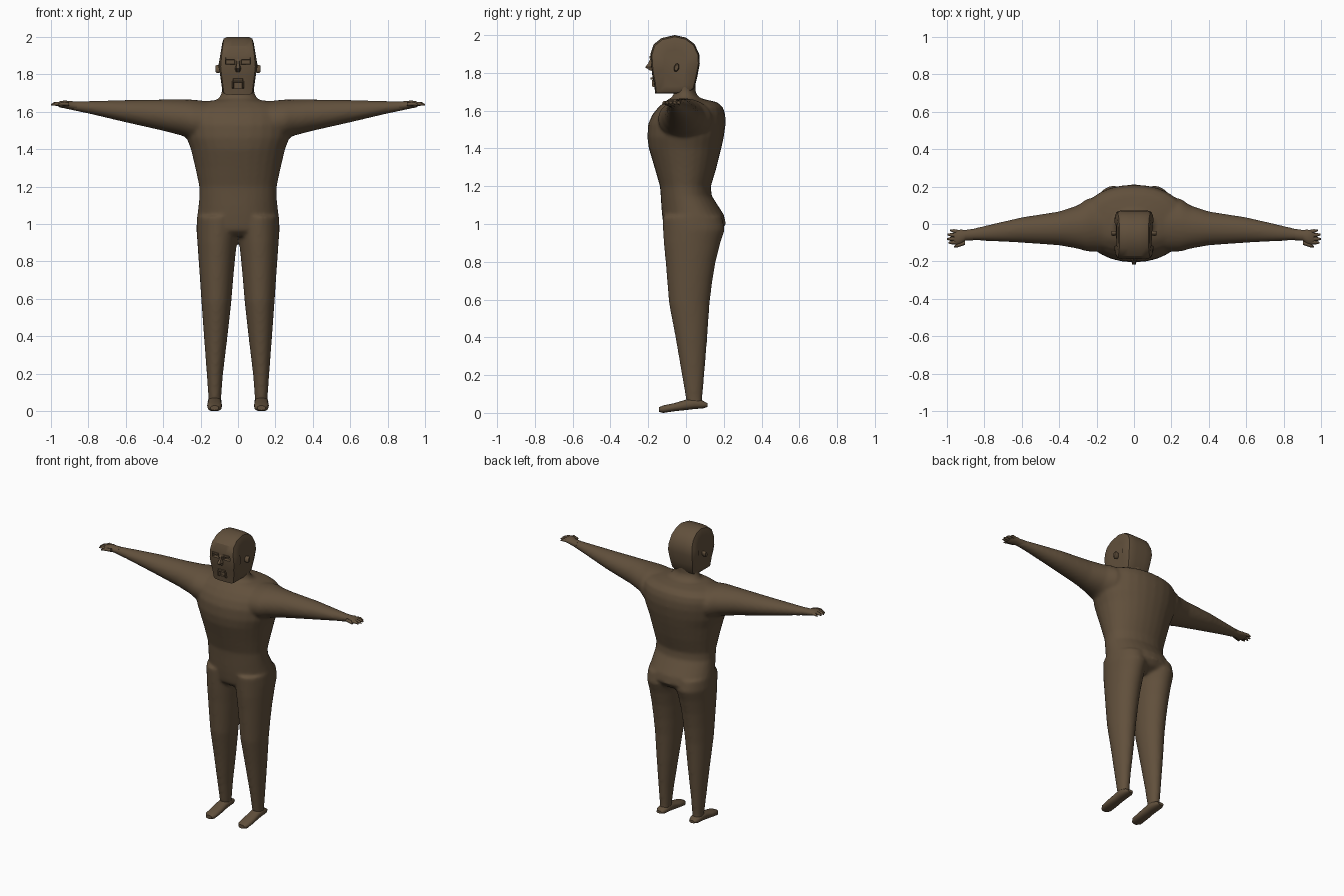
import bpy, bmesh, math
from mathutils import Vector

if "Cube" in bpy.data.objects:
    bpy.data.objects.remove(bpy.data.objects["Cube"])

brown = bpy.data.materials.new("brown")
brown.diffuse_color = (0.12, 0.08, 0.045, 1)
brown.use_nodes = True
brown.node_tree.nodes["Principled BSDF"].inputs["Base Color"].default_value = brown.diffuse_color


def finish(bm, name):
    bmesh.ops.recalc_face_normals(bm, faces=bm.faces[:])
    me = bpy.data.meshes.new(name)
    bm.to_mesh(me)
    bm.free()
    ob = bpy.data.objects.new(name, me)
    bpy.context.collection.objects.link(ob)
    me.materials.append(brown)
    return ob


def skin(bm, rings):
    """Bridge point rings and cap both ends."""
    vr = [[bm.verts.new(p) for p in r] for r in rings]
    n = len(vr[0])
    for a, b in zip(vr, vr[1:]):
        for i in range(n):
            j = (i + 1) % n
            bm.faces.new((a[i], a[j], b[j], b[i]))
    bm.faces.new(vr[0][::-1])
    bm.faces.new(vr[-1])


def oval(c, u, v, n=28, e=2.0):
    pts = []
    for i in range(n):
        t = 2 * math.pi * i / n
        ct, st = math.cos(t), math.sin(t)
        pts.append(Vector(c) + Vector(u) * math.copysign(abs(ct) ** (2 / e), ct)
                   + Vector(v) * math.copysign(abs(st) ** (2 / e), st))
    return pts


def flat_ring(z, x0, x1, y0, y1, e=2.0):
    return oval(((x0 + x1) / 2, (y0 + y1) / 2, z), ((x1 - x0) / 2, 0, 0), (0, (y1 - y0) / 2, 0), e=e)


def arm_ring(s, x, y0, y1, z0, z1, n=28):
    return oval((s * x, (y0 + y1) / 2, (z0 + z1) / 2), (0, (y1 - y0) / 2, 0), (0, 0, (z1 - z0) / 2), n)


def select_only(ob):
    bpy.ops.object.select_all(action='DESELECT')
    ob.select_set(True)
    bpy.context.view_layer.objects.active = ob


def apply_mods(ob):
    select_only(ob)
    for m in list(ob.modifiers):
        bpy.ops.object.modifier_apply(modifier=m.name)


def smooth(ob, deg):
    select_only(ob)
    bpy.ops.object.shade_smooth_by_angle(angle=math.radians(deg))


# Body: torso, neck, legs and arms fused into one skin
bm = bmesh.new()
torso = [(.935, .12, -.08, .12), (.965, .19, -.115, .185), (1.0, .219, -.121, .212), (1.05, .217, -.127, .2),
         (1.1, .211, -.131, .168), (1.15, .206, -.134, .136), (1.2, .207, -.138, .132),
         (1.3, .228, -.167, .162), (1.4, .252, -.197, .187), (1.46, .275, -.205, .2),
         (1.53, .285, -.2, .21), (1.58, .285, -.178, .208), (1.62, .27, -.145, .195),
         (1.645, .22, -.115, .165), (1.66, .14, -.095, .1)]
skin(bm, [flat_ring(z, -w, w, a, b, 2.1) for z, w, a, b in torso])
neck = [(1.6, .13, -.1, .11), (1.655, .125, -.1, .1), (1.675, .1, -.07, .065), (1.7, .088, -.062, .05),
        (1.78, .085, -.06, .05)]
skin(bm, [flat_ring(z, -w, w, a, b) for z, w, a, b in neck])
leg = [(.03, .092, .158, .008, .09), (.07, .09, .158, .0, .086), (.2, .08, .167, -.022, .097),
       (.4, .056, .182, -.056, .113), (.58, .036, .195, -.09, .125), (.7, .026, .203, -.1, .14),
       (.8, .017, .21, -.108, .157), (.9, .006, .217, -.118, .182), (.97, -.005, .222, -.122, .206),
       (1.04, -.005, .219, -.125, .19)]
arm = [(.15, -.15, .15, 1.43, 1.655), (.25, -.147, .135, 1.45, 1.665), (.3, -.132, .1, 1.472, 1.665),
       (.4, -.114, .067, 1.498, 1.665), (.6, -.1, .036, 1.543, 1.662), (.8, -.09, -.01, 1.59, 1.657),
       (.9, -.086, -.034, 1.61, 1.655)]
for s in (-1, 1):
    skin(bm, [flat_ring(z, s * a, s * b, c, d) for z, a, b, c, d in leg])
    skin(bm, [arm_ring(s, *r) for r in arm])
body = finish(bm, "body")
rm = body.modifiers.new("fuse", 'REMESH')
rm.mode = 'VOXEL'
rm.voxel_size = .01
sm = body.modifiers.new("soften", 'SMOOTH')
sm.factor, sm.iterations = .5, 8
apply_mods(body)
smooth(body, 60)

# Hands and feet
foot = [(.115, .02, .032, .05), (.09, .033, .024, .064), (.04, .037, .02, .078), (0, .036, .015, .07),
        (-.06, .04, .009, .052), (-.12, .037, 0, .04), (-.142, .022, .005, .03)]
palm = [(.86, -.087, -.026, 1.607, 1.655), (.9, -.088, -.032, 1.612, 1.656), (.925, -.108, -.03, 1.618, 1.66),
        (.95, -.114, -.034, 1.622, 1.656), (.962, -.105, -.04, 1.63, 1.65)]
tips = [(.982, -.034, -.045), (.997, -.056, -.062), (1.0, -.08, -.08), (.992, -.1, -.097), (.962, -.122, -.1)]
for s, side in ((-1, "right"), (1, "left")):
    bm = bmesh.new()
    skin(bm, [oval((s * .125, y, (a + b) / 2), (w, 0, 0), (0, 0, (b - a) / 2), 20, 2.4) for y, w, a, b in foot])
    smooth(finish(bm, side + "_foot"), 50)
    bm = bmesh.new()
    skin(bm, [arm_ring(s, *r, n=16) for r in palm])
    for x, y, yb in tips:
        skin(bm, [arm_ring(s, x + dx, yy - r, yy + r, z - r, z + r, n=8) for dx, yy, r, z in
                  ((-.06, yb, .011, 1.64), (-.02, (y * 2 + yb) / 3, .01, 1.642), (0, y, .004, 1.636))])
    smooth(finish(bm, side + "_hand"), 50)

# Head: side profile swept across x, shrinking toward the temples
profile = [(-.163, 1.69), (-.17, 1.75), (-.179, 1.79), (-.185, 1.84), (-.188, 1.9), (-.172, 1.95), (-.13, 1.984),
           (-.06, 2.0), (0, 1.987), (.045, 1.953), (.07, 1.9), (.073, 1.85), (.06, 1.78), (.045, 1.72),
           (.02, 1.695), (-.05, 1.69), (-.11, 1.69)]


def head_width(z):
    return .105 - .02 * max(0, (1.83 - z) / .14) - .018 * max(0, (z - 1.86) / .14)


half = [(1, .5), (.97, .78), (.88, .94), (.7, .985), (.35, .998)]
bm = bmesh.new()
sections = [(-k, s) for k, s in half] + [(0, 1)] + [(k, s) for k, s in half[::-1]]
skin(bm, [[Vector((k * head_width(z), -.055 + (y + .055) * s, 1.845 + (z - 1.845) * (s + 1) / 2
                   if z < 1.75 else 1.845 + (z - 1.845) * s)) for y, z in profile] for k, s in sections])
head = finish(bm, "head")


def block(bm, c, size, taper=1.0):
    """Box whose front face is scaled by taper."""
    x, y, z = (d / 2 for d in size)
    skin(bm, [[Vector((c[0] + i * x * t, c[1] + f * y, c[2] + j * z * t))
               for i, j in ((-1, -1), (1, -1), (1, 1), (-1, 1))] for f, t in ((1, 1), (-1, taper))])


# Eye sockets and mouth cut into the head
bm = bmesh.new()
for s in (-1, 1):
    block(bm, (s * .042, -.185, 1.865), (.045, .05, .022), 1.2)
block(bm, (0, -.175, 1.742), (.046, .04, .03), 1.1)
cutter = finish(bm, "face_cutter")
cutter.hide_render = True
bo = head.modifiers.new("cut", 'BOOLEAN')
bo.operation, bo.object, bo.solver = 'DIFFERENCE', cutter, 'EXACT'
apply_mods(head)
bpy.data.objects.remove(cutter)
smooth(head, 32)

# Nose: wedge from the bridge down to the tip
bm = bmesh.new()
skin(bm, [[Vector((-w, -.165, z)), Vector((w, -.165, z)), Vector((w * .5, y, z)), Vector((-w * .5, y, z))]
          for z, w, y in ((1.88, .01, -.187), (1.85, .014, -.2), (1.83, .02, -.217), (1.812, .016, -.19))])
finish(bm, "nose")

# Brows and moustache
bm = bmesh.new()
for s in (-1, 1):
    block(bm, (s * .042, -.182, 1.883), (.055, .02, .014), .8)
    block(bm, (s * .027, -.172, 1.745), (.01, .018, .045), .7)
block(bm, (0, -.176, 1.77), (.06, .022, .014), .8)
finish(bm, "brows_and_moustache")

# Ears
for s, side in ((-1, "right"), (1, "left")):
    bm = bmesh.new()
    skin(bm, [oval((s * x, -.05, 1.828), (0, a, 0), (0, .004, b), 12)
              for x, a, b in ((.09, .01, .018), (.112, .014, .022), (.121, .01, .016))])
    smooth(finish(bm, side + "_ear"), 50)
